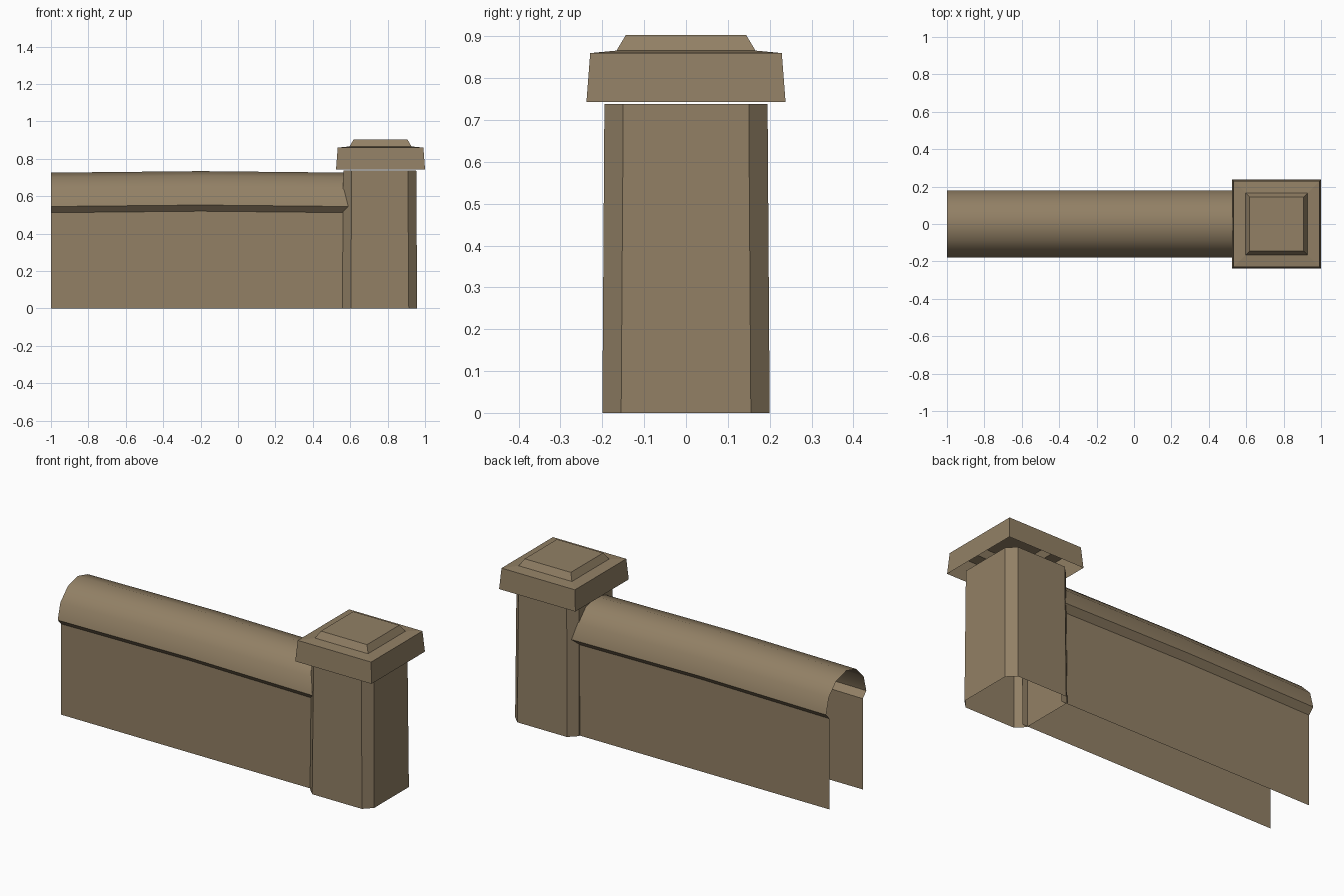
import bpy, bmesh, math

if "Cube" in bpy.data.objects:
    bpy.data.objects.remove(bpy.data.objects["Cube"])

stone = bpy.data.materials.new("weathered brown stone")
stone.diffuse_color = (0.287, 0.216, 0.130, 1)
stone.use_nodes = True
stone.node_tree.nodes["Principled BSDF"].inputs["Base Color"].default_value = stone.diffuse_color


def loft(name, rings, closed, cap_last=False):
    """Skin a list of equal-length point rings into an open shell."""
    bm = bmesh.new()
    rows = [[bm.verts.new(p) for p in ring] for ring in rings]
    n = len(rows[0])
    for a, b in zip(rows, rows[1:]):
        for i in range(n if closed else n - 1):
            j = (i + 1) % n
            bm.faces.new((a[i], a[j], b[j], b[i]))
    if cap_last:
        bm.faces.new(rows[-1])
    mesh = bpy.data.meshes.new(name)
    bm.to_mesh(mesh)
    bm.free()
    mesh.materials.append(stone)
    obj = bpy.data.objects.new(name, mesh)
    bpy.context.collection.objects.link(obj)
    return obj


# Wall with rounded coping: one cross-section swept along x, sagging at the ends
HALF, LIP, LIP_Z = 0.148, 0.179, 0.545
arc = [(-LIP * math.cos(math.pi * i / 6), LIP_Z + 0.181 * math.sin(math.pi * i / 6))
       for i in range(7)]
section = [(-HALF, 0), (-HALF, 0.512)] + arc + [(HALF, 0.512), (HALF, 0)]


def wall_ring(x, rise):
    return [(x, y, z + rise if z > 0 else 0) for y, z in section]


wall = loft("wall_with_coping",
            [wall_ring(0.59, 0), wall_ring(-0.2, 0.008), wall_ring(-1.0, 0)], False)
bpy.context.view_layer.objects.active = wall
wall.select_set(True)
bpy.ops.object.shade_smooth_by_angle(angle=math.radians(36))
wall.select_set(False)


# Pillar: tapered square with chamfered corners, open at both ends
def octagon(cx, h, c, z):
    k = h - c
    return [(cx + x, y, z) for x, y in ((-k, -h), (k, -h), (h, -k), (h, k),
                                        (k, h), (-k, h), (-h, k), (-h, -k))]


loft("pillar", [octagon(0.758, 0.200, 0.045, 0), octagon(0.758, 0.195, 0.045, 0.738)], True)


# Pillar cap: stepped square shell, hollow from below
def square(cx, h, z):
    return [(cx + sx * h, sy * h, z) for sx, sy in ((-1, -1), (1, -1), (1, 1), (-1, 1))]


loft("pillar_cap", [square(0.762, h, z) for h, z in
                    ((0.238, 0.743), (0.229, 0.860), (0.166, 0.866), (0.144, 0.903))],
     True, cap_last=True)
